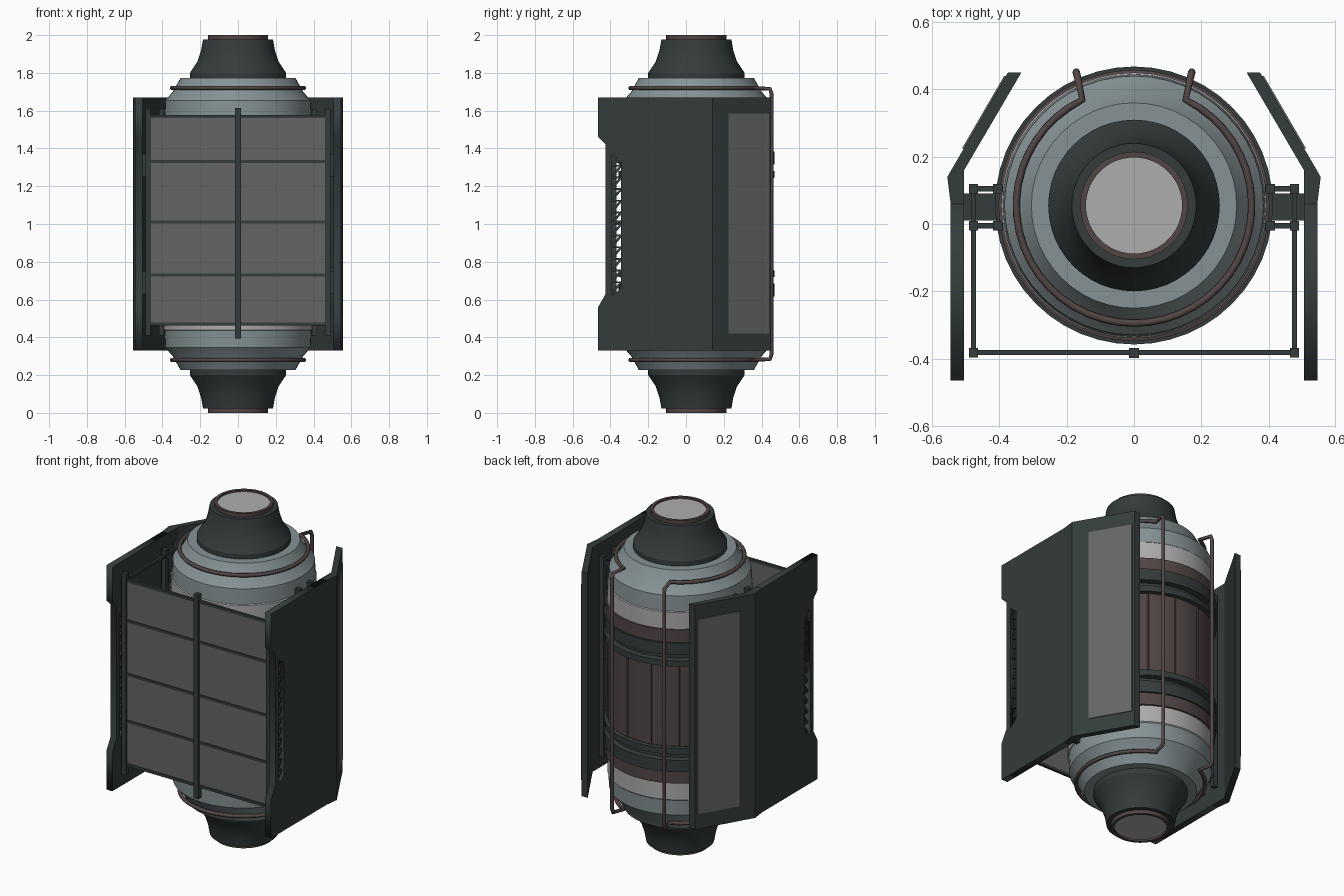
import bpy, bmesh
from math import sin, cos, radians, pi
from mathutils import Vector, Matrix

if "Cube" in bpy.data.objects:
    bpy.data.objects.remove(bpy.data.objects["Cube"])

CY = 0.055  # tank axis offset in y


def material(name, *rgb):
    m = bpy.data.materials.new(name)
    m.diffuse_color = (*rgb, 1)
    m.use_nodes = True
    m.node_tree.nodes["Principled BSDF"].inputs["Base Color"].default_value = m.diffuse_color
    return m


DARK = material("dark_metal", 0.035, 0.045, 0.045)
STEEL = material("steel", 0.24, 0.29, 0.30)
LIGHT = material("light_band", 0.42, 0.41, 0.41)
BROWN = material("brown_shell", 0.085, 0.06, 0.06)
SHEET = material("grey_sheet", 0.13, 0.13, 0.13)
CAP = material("end_cap", 0.42, 0.42, 0.42)


def finish(name, bm, mat, mirror=False, smooth=False):
    bmesh.ops.recalc_face_normals(bm, faces=bm.faces)
    me = bpy.data.meshes.new(name)
    bm.to_mesh(me)
    bm.free()
    ob = bpy.data.objects.new(name, me)
    bpy.context.collection.objects.link(ob)
    me.materials.append(mat)
    if mirror:
        mod = ob.modifiers.new("mirror", "MIRROR")
        mod.use_mirror_merge = False
    if smooth:
        bpy.ops.object.select_all(action='DESELECT')
        ob.select_set(True)
        bpy.context.view_layer.objects.active = ob
        bpy.ops.object.shade_smooth_by_angle(angle=radians(25))
    return ob


def lathe(name, profile, mat, both=True, segs=48):
    """Revolve (r, z) points about the tank axis; 'both' adds the copy flipped about z = 1."""
    bm = bmesh.new()
    for flip in ((False, True) if both else (False,)):
        vs = [bm.verts.new((r, CY, 2 - z if flip else z)) for r, z in profile]
        es = [bm.edges.new(p) for p in zip(vs, vs[1:])]
        bmesh.ops.spin(bm, geom=vs + es, cent=(0, CY, 0), axis=(0, 0, 1),
                       angle=2 * pi, steps=segs, use_merge=False)
    bmesh.ops.remove_doubles(bm, verts=bm.verts, dist=1e-4)
    return finish(name, bm, mat, smooth=True)


def box(bm, x0, x1, y0, y1, z0, z1):
    m = Matrix.Translation(((x0 + x1) / 2, (y0 + y1) / 2, (z0 + z1) / 2))
    bmesh.ops.create_cube(bm, size=1, matrix=m @ Matrix.Diagonal((x1 - x0, y1 - y0, z1 - z0, 1)))


def strut(bm, p, q, w):
    p, q = Vector(p), Vector(q)
    rot = (q - p).to_track_quat('Z', 'Y').to_matrix().to_4x4()
    bmesh.ops.create_cube(bm, size=1, matrix=Matrix.Translation((p + q) / 2) @ rot
                          @ Matrix.Diagonal((w, w, (q - p).length, 1)))


def prism(bm, pts, z0, z1):
    f = bm.faces.new([bm.verts.new((x, y, z0)) for x, y in pts])
    r = bmesh.ops.extrude_face_region(bm, geom=[f])
    bmesh.ops.translate(bm, vec=(0, 0, z1 - z0),
                        verts=[v for v in r['geom'] if isinstance(v, bmesh.types.BMVert)])


# Tank: stacked turned sections, mirrored top to bottom
lathe("end_cap", [(0, 1.99), (0.145, 1.99)], CAP)
lathe("end_rim", [(0.143, 1.985), (0.143, 2.0), (0.16, 2.0), (0.16, 1.97)], BROWN)
lathe("neck", [(0.155, 1.978), (0.185, 1.978), (0.195, 1.92), (0.215, 1.86),
               (0.255, 1.80), (0.255, 1.765)], DARK)
lathe("shoulder", [(0.25, 1.772), (0.305, 1.772), (0.345, 1.70), (0.385, 1.655),
                   (0.39, 1.565)], STEEL)
lathe("light_band", [(0.39, 1.565), (0.395, 1.56), (0.395, 1.46)], LIGHT)
lathe("brown_band", [(0.395, 1.46), (0.403, 1.458), (0.403, 1.38), (0.38, 1.38)], BROWN)
lathe("clamp_rings", [(0.38, 1.385), (0.413, 1.385), (0.413, 1.315), (0.385, 1.31), (0.385, 1.285),
                      (0.413, 1.28), (0.413, 1.245), (0.38, 1.24)], DARK)
lathe("core_shell", [(0.385, 1.25), (0.393, 1.24), (0.393, 0.76), (0.385, 0.75)], BROWN, False)

# Raised staves around the core
bm = bmesh.new()
for i in range(16):
    a = 2 * pi * (i + 0.5) / 16
    p = Vector((0.393 * cos(a), CY + 0.393 * sin(a), 0))
    strut(bm, p + Vector((0, 0, 0.76)), p + Vector((0, 0, 1.24)), 0.012)
finish("core_ribs", bm, BROWN)

# Coolant pipe: open hoops at both shoulders joined by two risers at the back
cu = bpy.data.curves.new("pipe_path", 'CURVE')
cu.dimensions = '3D'
cu.bevel_depth = 0.011
cu.bevel_resolution = 2


def hoop(z):
    return [(0.35 * cos(radians(a)), CY + 0.35 * sin(radians(a)), z)
            for a in [64 - 308 * i / 40 for i in range(41)]]


path = hoop(1.72)
path += [(-0.17, 0.445, 1.715), (-0.172, 0.452, 1.69), (-0.172, 0.452, 0.31), (-0.17, 0.445, 0.285)]
path += hoop(0.28)[::-1]
path += [(0.17, 0.445, 0.285), (0.172, 0.452, 0.31), (0.172, 0.452, 1.69), (0.17, 0.445, 1.715)]
sp = cu.splines.new('POLY')
sp.points.add(len(path) - 1)
for pt, co in zip(sp.points, path):
    pt.co = (*co, 1)
sp.use_cyclic_u = True
pipe = bpy.data.objects.new("coolant_pipe", cu)
bpy.context.collection.objects.link(pipe)
cu.materials.append(BROWN)

# Side shield, flat part: notched outline with a slot, filled curve mapped to the x plane
cu = bpy.data.curves.new("shield_outline", 'CURVE')
cu.dimensions = '2D'
cu.fill_mode = 'BOTH'
cu.extrude = 0.02
outline = [(-0.465, 0.33), (0.06, 0.33), (0.06, 1.67), (-0.465, 1.67), (-0.465, 1.46),
           (-0.425, 1.42), (-0.425, 0.63), (-0.465, 0.56)]
slot = [(-0.392, 0.62), (-0.345, 0.66), (-0.345, 1.33), (-0.392, 1.37)]
for pts in (outline, slot):
    sp = cu.splines.new('POLY')
    sp.points.add(len(pts) - 1)
    for pt, co in zip(sp.points, pts):
        pt.co = (*co, 0, 1)
    sp.use_cyclic_u = True
tmp = bpy.data.objects.new("shield_helper", cu)
bpy.context.collection.objects.link(tmp)
me = tmp.evaluated_get(bpy.context.evaluated_depsgraph_get()).to_mesh()
bm = bmesh.new()
bm.from_mesh(me)
bpy.data.objects.remove(tmp)
for v in bm.verts:
    v.co = (0.525 + v.co.z, v.co.x, v.co.y)
bmesh.ops.remove_doubles(bm, verts=bm.verts, dist=1e-5)
finish("side_shield", bm, DARK, mirror=True)

# Angled rear wing of the shield
bm = bmesh.new()
prism(bm, [(0.505, 0.06), (0.545, 0.06), (0.555, 0.14), (0.375, 0.45), (0.335, 0.45), (0.505, 0.16)],
      0.33, 1.67)
finish("shield_wing", bm, DARK, mirror=True)

# Inset plate on the wing
bm = bmesh.new()
prism(bm, [(0.502, 0.225), (0.511, 0.225), (0.386, 0.44), (0.377, 0.44)], 0.42, 1.585)
finish("wing_plate", bm, SHEET, mirror=True)

# Zigzag lattice in the shield slot
bm = bmesh.new()
n = 12
for i in range(n):
    za, zb = 0.63 + 0.74 * i / n, 0.63 + 0.74 * (i + 1) / n
    strut(bm, (0.525, -0.394, za), (0.525, -0.343, zb), 0.012)
    strut(bm, (0.525, -0.343, zb), (0.525, -0.394, zb), 0.010)
finish("slot_lattice", bm, DARK, mirror=True)

# Front screen: two sheets, horizontal rails and a centre post
RAILS = (0.47, 0.73, 1.01, 1.33, 1.57)
bm = bmesh.new()
box(bm, -0.465, 0.465, -0.385, -0.379, 0.47, 1.57)
finish("front_sheet", bm, SHEET)
bm = bmesh.new()
for z in RAILS:
    box(bm, -0.48, 0.48, -0.39, -0.374, z - 0.008, z + 0.008)
box(bm, -0.015, 0.015, -0.398, -0.368, 0.395, 1.615)
finish("front_rails", bm, DARK)

# Side frame: posts and rails running back to the tank mounts
bm = bmesh.new()
for x, y in ((0.477, -0.383), (0.477, -0.005), (0.477, 0.105), (0.405, -0.005), (0.405, 0.105)):
    box(bm, x - 0.014, x + 0.014, y - 0.014, y + 0.014, 0.41, 1.61)
for z in RAILS:
    box(bm, 0.47, 0.484, -0.383, 0.105, z - 0.008, z + 0.008)
    for y in (-0.005, 0.105):
        box(bm, 0.39, 0.48, y - 0.008, y + 0.008, z - 0.008, z + 0.008)
finish("side_frame", bm, DARK, mirror=True)

# Mount blocks between the clamp rings and the shields
bm = bmesh.new()
for z in (0.69, 1.31):
    box(bm, 0.38, 0.51, 0.01, 0.09, z - 0.06, z + 0.06)
finish("tank_mounts", bm, DARK, mirror=True)
